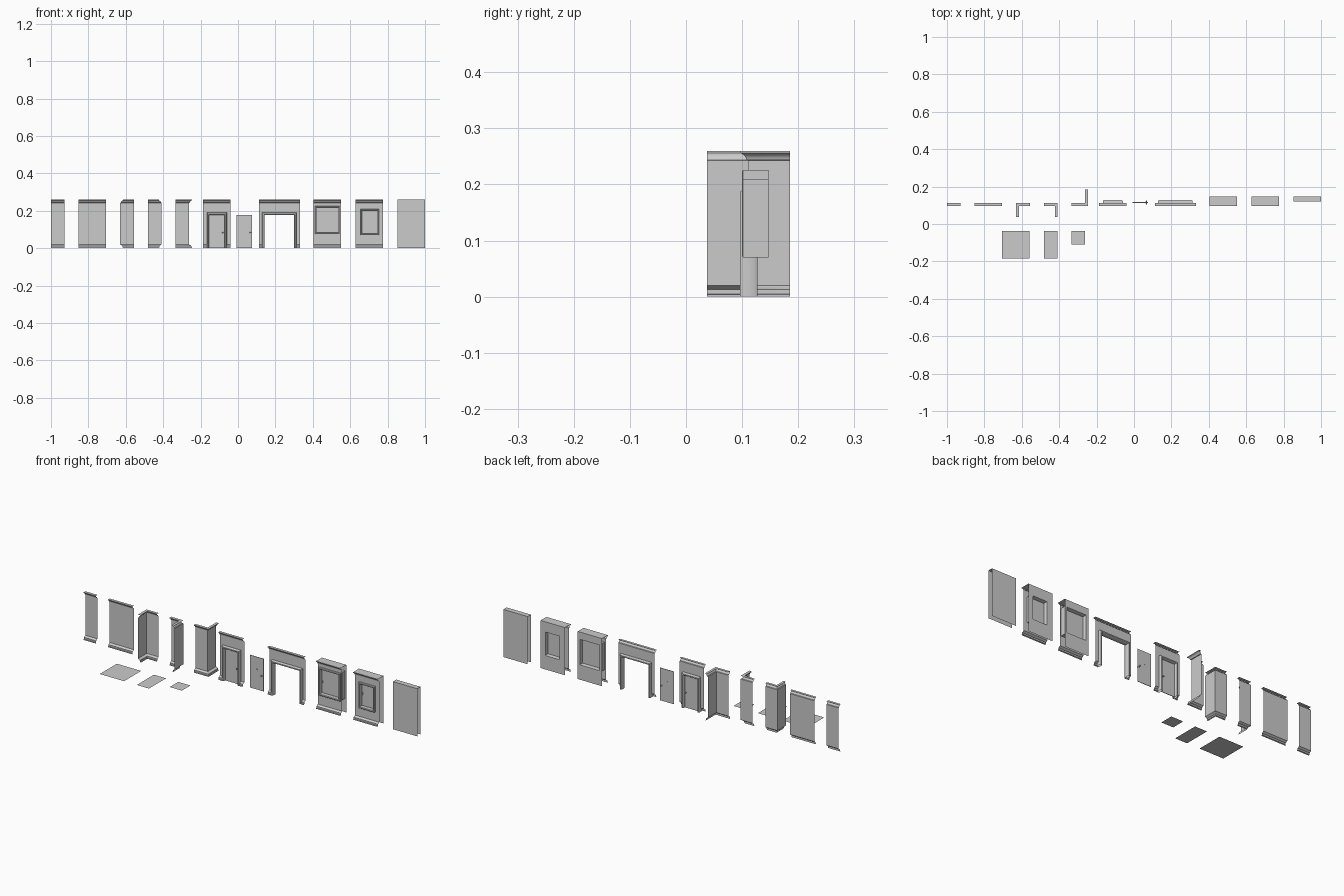
import bpy, bmesh, math
from mathutils import Vector, Matrix

if "Cube" in bpy.data.objects:
    bpy.data.objects.remove(bpy.data.objects["Cube"])

WALL = 0.1115   # y of the wall face
BACK = 0.147    # y of the rear face of thick walls
TOP = 0.26
M = 0.147       # one wall module

# wall sections as (distance in front of wall plane, height)
BASE = [(0.0145, 0), (0.0145, 0.004), (0.0115, 0.005), (0.0115, 0.013),
        (0.008, 0.014), (0.004, 0.018), (0, 0.02)]
CROWN = [(0, 0.243), (0.004, 0.244), (0.005, 0.248), (0.008, 0.252),
         (0.0125, 0.255), (0.0145, 0.256), (0.0145, TOP), (0, TOP)]


def finish(name, bm):
    bmesh.ops.remove_doubles(bm, verts=bm.verts, dist=1e-5)
    me = bpy.data.meshes.new(name)
    bm.to_mesh(me)
    bm.free()
    ob = bpy.data.objects.new(name, me)
    bpy.context.collection.objects.link(ob)
    bpy.ops.object.select_all(action='DESELECT')
    ob.select_set(True)
    bpy.context.view_layer.objects.active = ob
    bpy.ops.object.shade_smooth_by_angle(angle=math.radians(35))
    return ob


def skin(bm, rows, close_rows=False, close_cols=False):
    grid = [[bm.verts.new(p) for p in r] for r in rows]
    n, m = len(grid), len(grid[0])
    for i in range(n if close_rows else n - 1):
        for j in range(m if close_cols else m - 1):
            a, b = grid[i], grid[(i + 1) % n]
            k = (j + 1) % m
            bm.faces.new((a[j], b[j], b[k], a[k]))


def sweep(bm, path, profile):
    """Sweep a wall section along a plan path; the front is on the right."""
    pts = [Vector(p) for p in path]
    norms = []
    for a, b in zip(pts, pts[1:]):
        d = (b - a).normalized()
        norms.append(Vector((d.y, -d.x)))
    rows = []
    for i, p in enumerate(pts):
        n = norms[0] if i == 0 else norms[-1]
        if 0 < i < len(pts) - 1:
            n = norms[i - 1] + norms[i]     # mitre at right angles
        rows.append([(p.x + n.x * o, p.y + n.y * o, z) for o, z in profile])
    skin(bm, rows)


def wall(name, path):
    bm = bmesh.new()
    sweep(bm, path, BASE + CROWN)
    return finish(name, bm)


def holed(bm, x0, x1, y, hole, low, high):
    a, b, z0, z1 = hole
    for s, e in ((x0, a), (b, x1)):
        sweep(bm, [(s, y), (e, y)], low + high)
    sweep(bm, [(a, y), (b, y)], [(0, z1)] + high)
    if z0 > 0:
        sweep(bm, [(a, y), (b, y)], low + [(0, z0)])


def frame(name, a, b, z0, z1, profile):
    """Casing from a closed (inset, y) section; open at the floor if z0 is 0."""
    rows = []
    for w, y in profile:
        zb = z0 + w if z0 > 0 else 0
        rows.append([(a + w, y, zb), (a + w, y, z1 - w), (b - w, y, z1 - w), (b - w, y, zb)])
    bm = bmesh.new()
    skin(bm, rows, True, z0 > 0)
    bmesh.ops.recalc_face_normals(bm, faces=bm.faces)
    return finish(name, bm)


def box(bm, x0, x1, y0, y1, z0, z1):
    m = Matrix.Translation(((x0 + x1) / 2, (y0 + y1) / 2, (z0 + z1) / 2)) @ \
        Matrix.Diagonal((x1 - x0, y1 - y0, z1 - z0, 1))
    bmesh.ops.create_cube(bm, size=1, matrix=m)


def stud(bm, x, y, z, r, length):
    m = Matrix.Translation((x, y, z)) @ Matrix.Rotation(math.pi / 2, 4, 'X')
    bmesh.ops.create_cone(bm, cap_ends=True, segments=12, radius1=r, radius2=r,
                          depth=length, matrix=m)


def door(name, x0, x1, y, h, peephole):
    bm = bmesh.new()
    box(bm, x0, x1, y - 0.0015, y + 0.0015, 0, h)
    kx = x1 - 0.009
    stud(bm, kx, y, 0.084, 0.0045, 0.005)       # rose plates
    stud(bm, kx, y, 0.084, 0.0015, 0.012)       # spindle
    for s in (-1, 1):
        bmesh.ops.create_uvsphere(bm, u_segments=12, v_segments=8, radius=0.004,
                                  matrix=Matrix.Translation((kx, y + s * 0.007, 0.084)))
    if peephole:
        stud(bm, (x0 + x1) / 2, y, 0.109, 0.004, 0.005)
    return finish(name, bm)


# plain walls
wall("wall_half", [(-1, WALL), (-0.9265, WALL)])
wall("wall_full", [(-0.853, WALL), (-0.706, WALL)])
# corners
wall("inner_corner_left", [(-0.63, 0.037), (-0.63, WALL), (-0.557, WALL)])
wall("inner_corner_right", [(-0.481, WALL), (-0.408, WALL), (-0.408, 0.037)])
wall("outer_corner", [(-0.335, WALL), (-0.261, WALL), (-0.261, 0.185)])

# door wall and wide doorway
CASING = [(0, 0.101), (0.003, 0.096), (0.009, 0.096), (0.0125, 0.101),
          (0.0125, 0.122), (0.009, 0.127), (0.003, 0.127), (0, 0.122)]
for name, x0, x1, a, b in (("door_wall", -0.187, -0.04, -0.167, -0.06),
                           ("doorway_wall", 0.111, 0.331, 0.129, 0.313)):
    bm = bmesh.new()
    holed(bm, x0, x1, WALL, (a + 0.004, b - 0.004, 0, 0.186), BASE, CROWN)
    finish(name, bm)
    frame(name + "_casing", a, b, 0, 0.19, CASING)
door("fitted_door", -0.1545, -0.0725, WALL + 0.001, 0.1775, False)
door("loose_door", -0.008, 0.075, 0.115, 0.1775, True)

# window walls: front face with trim, rear face, top strip, open ends and bottom
WINDOW = [(0, 0.102), (0.002, 0.1), (0.006, 0.1), (0.008, 0.102),
          (0.008, 0.142), (0.006, BACK), (0, BACK)]
for name, x0, hole in (("large_window", 0.404, (0.413, 0.544, 0.075, 0.226)),
                       ("small_window", 0.628, (0.655, 0.753, 0.07, 0.21))):
    x1 = x0 + M
    a, b, z0, z1 = hole
    bm = bmesh.new()
    holed(bm, x0, x1, WALL, hole, BASE, CROWN)
    holed(bm, x0, x1, BACK, hole, [(0, 0)], [(0, TOP)])
    sweep(bm, [(x0, WALL), (x1, WALL)], [(0, TOP), (WALL - BACK, TOP)])
    finish(name + "_wall", bm)
    frame(name + "_frame", a, b, z0, z1, WINDOW)
    bm = bmesh.new()
    box(bm, a + 0.007, b - 0.007, 0.124, 0.126, z0 + 0.007, z1 - 0.007)
    finish(name + "_pane", bm)
    bm = bmesh.new()
    box(bm, a + 0.011, a + 0.014, 0.119, 0.125, 0.138, 0.15)
    finish(name + "_latch", bm)

# plain thick wall, open at ends and bottom
bm = bmesh.new()
sweep(bm, [(0.853, 0.119), (1.0, 0.119)],
      [(0, 0), (0, TOP), (0.119 - BACK, TOP), (0.119 - BACK, 0)])
finish("thick_wall", bm)

# floor tiles
for name, x0, w, d in (("floor_full", -0.706, M, M), ("floor_half", -0.482, M / 2, M),
                       ("floor_quarter", -0.335, M / 2, M / 2)):
    bm = bmesh.new()
    y1 = -0.037
    skin(bm, [[(x0, y1 - d, 0), (x0, y1, 0)], [(x0 + w, y1 - d, 0), (x0 + w, y1, 0)]])
    finish(name, bm)
